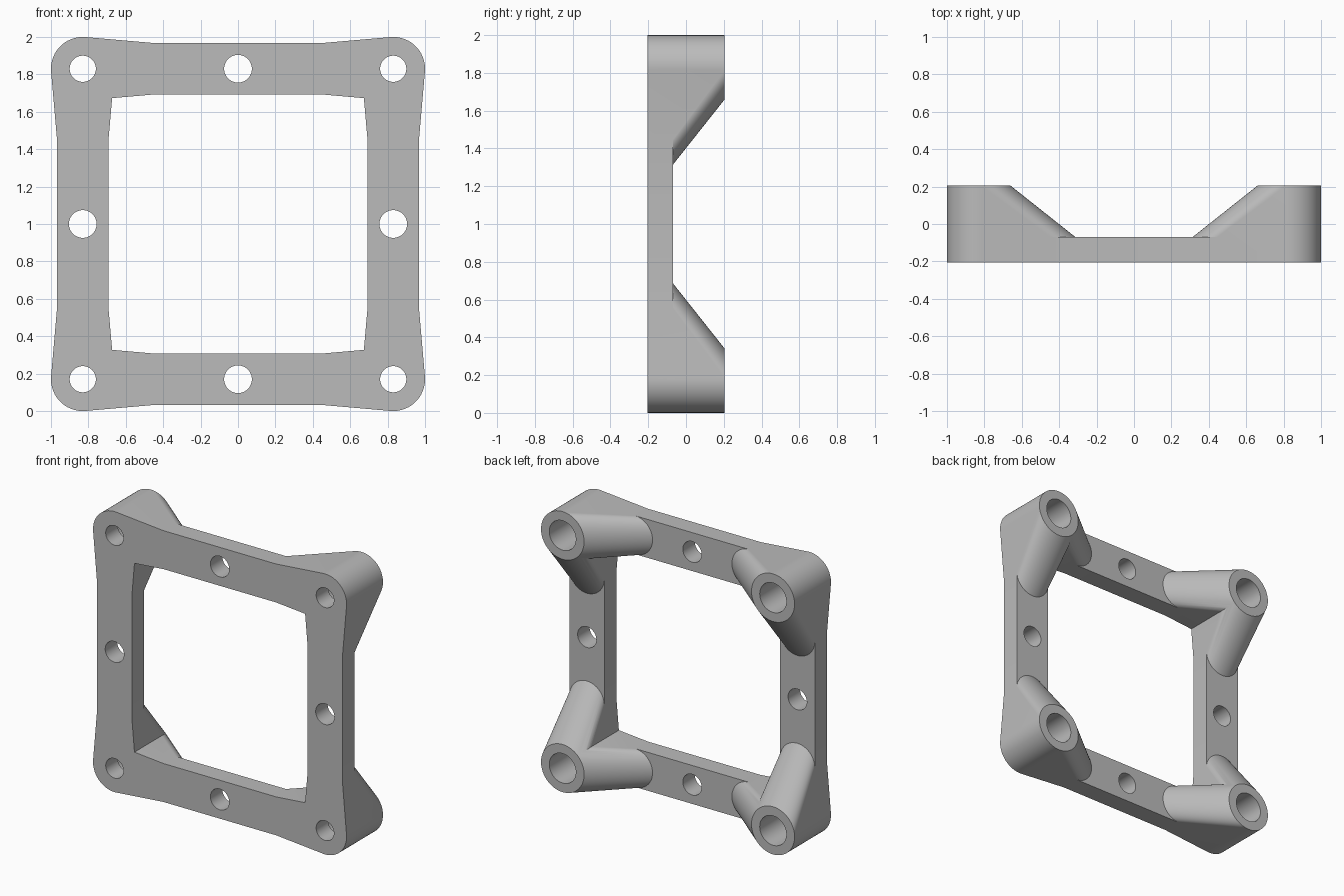
import bpy
import bmesh
from math import cos, sin, tau

if "Cube" in bpy.data.objects:
    bpy.data.objects.remove(bpy.data.objects["Cube"], do_unlink=True)

FRONT, PLATE, BACK = -0.205, -0.07, 0.205   # depths along y
C = 0.83                                    # boss centre offset
BOSS_R, ARM_R, ARM_AT = 0.17, 0.137, 0.45
SEG = 64

grey = bpy.data.materials.new("grey")
grey.use_nodes = True
grey.diffuse_color = (0.5, 0.5, 0.5, 1)
grey.node_tree.nodes["Principled BSDF"].inputs["Base Color"].default_value = (0.5, 0.5, 0.5, 1)


def rod(x, z, r, y0, y1):
    """Points of a cylinder along y, centred on the frame's middle."""
    return [(x + r * cos(tau * i / SEG), y, 1 + z + r * sin(tau * i / SEG))
            for y in (y0, y1) for i in range(SEG)]


def box(x, z, hx, hz):
    return [(x + a * hx, y, 1 + z + b * hz)
            for y in (FRONT, PLATE) for a in (-1, 1) for b in (-1, 1)]


def hull(name, points):
    bm = bmesh.new()
    for p in points:
        bm.verts.new(p)
    bmesh.ops.convex_hull(bm, input=bm.verts)
    bmesh.ops.dissolve_limit(bm, angle_limit=0.001, verts=bm.verts, edges=bm.edges)
    bmesh.ops.recalc_face_normals(bm, faces=bm.faces)
    mesh = bpy.data.meshes.new(name)
    bm.to_mesh(mesh)
    bm.free()
    mesh.materials.append(grey)
    obj = bpy.data.objects.new(name, mesh)
    bpy.context.collection.objects.link(obj)
    return obj


def combine(target, tool, operation):
    mod = target.modifiers.new("combine", "BOOLEAN")
    mod.operation, mod.solver, mod.object = operation, "EXACT", tool
    bpy.context.view_layer.objects.active = target
    bpy.ops.object.modifier_apply(modifier=mod.name)
    bpy.data.objects.remove(tool, do_unlink=True)


# Four straight bars, joined by sloping arms that rise to each corner boss
solids, holes = [], []
for s in (-1, 1):
    solids.append(hull("bar", box(0, s * C, 0.6, ARM_R)))
    solids.append(hull("bar", box(s * C, 0, ARM_R, 0.6)))
    for t in (-1, 1):
        boss = rod(s * C, t * C, BOSS_R, FRONT, BACK)
        for x, z in ((s * ARM_AT, t * C), (s * C, t * ARM_AT)):
            solids.append(hull("arm", boss + rod(x, z, ARM_R, FRONT, PLATE)))

# Through holes and wider bores at the back of the bosses
for x in (-1, 0, 1):
    for z in (-1, 0, 1):
        if x or z:
            r = 0.07 if x and z else 0.074
            holes.append(hull("hole", rod(x * C, z * C, r, -0.3, 0.3)))
        if x and z:
            holes.append(hull("bore", rod(x * C, z * C, 0.105, PLATE, 0.3)))

frame = solids[0]
frame.name = "mounting_frame"
for part in solids[1:]:
    combine(frame, part, "UNION")
for cutter in holes:
    combine(frame, cutter, "DIFFERENCE")

bpy.ops.object.select_all(action="DESELECT")
frame.select_set(True)
bpy.context.view_layer.objects.active = frame
bpy.ops.object.shade_smooth_by_angle(angle=0.5)
